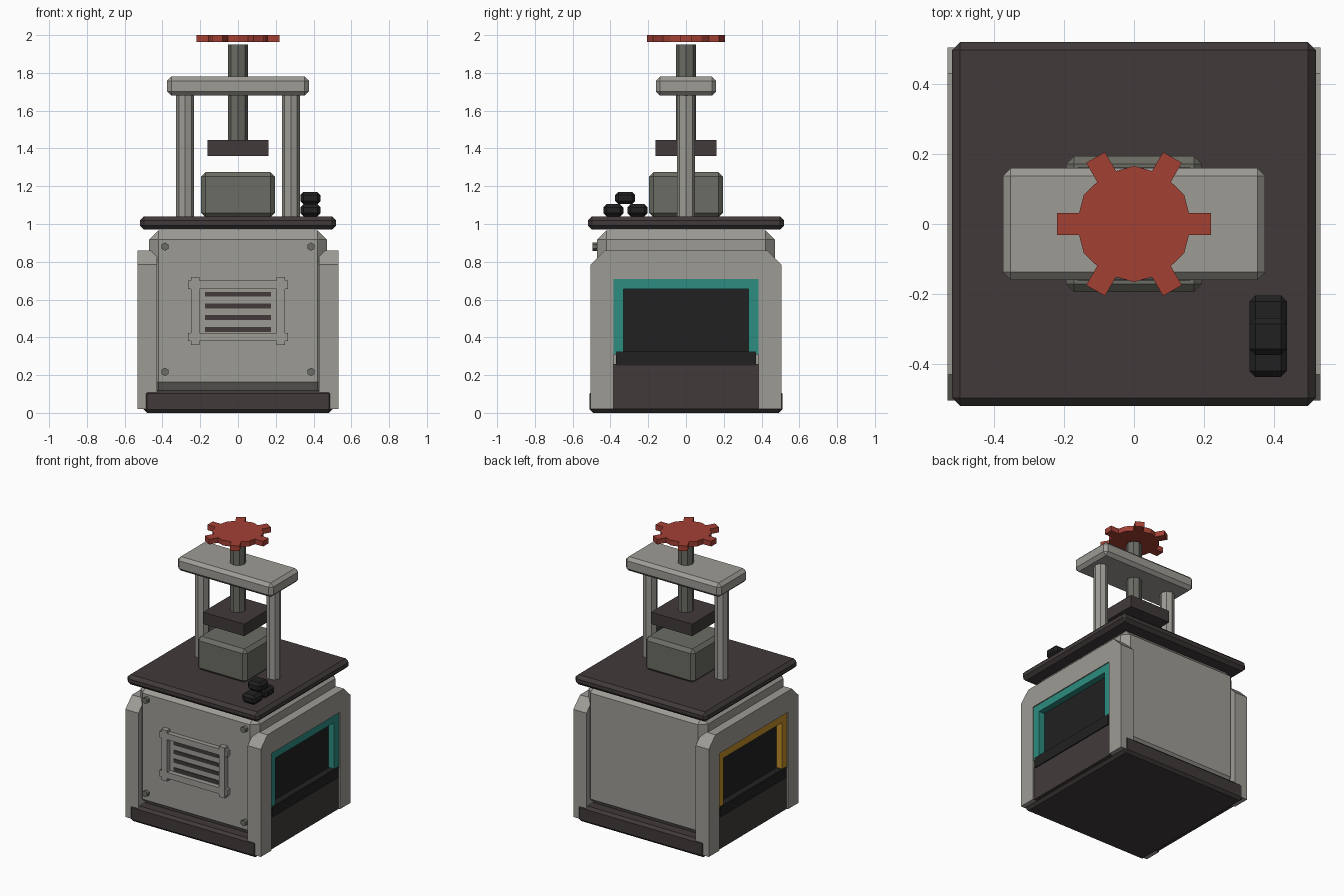
import bpy, bmesh
from math import cos, sin, pi, radians
from mathutils import Matrix

cube = bpy.data.objects.get("Cube")
if cube:
    bpy.data.objects.remove(cube, do_unlink=True)


def material(name, r, g, b):
    m = bpy.data.materials.new(name)
    m.use_nodes = True
    m.diffuse_color = (r, g, b, 1)
    m.node_tree.nodes["Principled BSDF"].inputs["Base Color"].default_value = (r, g, b, 1)
    return m


LIGHT = material("light_metal", .34, .33, .30)
STEEL = material("dark_steel", .15, .15, .13)
BROWN = material("brown_iron", .053, .042, .042)
BLACK = material("black", .015, .015, .015)
TEAL = material("teal", .026, .262, .216)
AMBER = material("amber", .515, .262, .021)
RED = material("red", .366, .051, .034)


def finish(name, bm, mat):
    bmesh.ops.recalc_face_normals(bm, faces=bm.faces)
    mesh = bpy.data.meshes.new(name)
    bm.to_mesh(mesh)
    bm.free()
    mesh.materials.append(mat)
    ob = bpy.data.objects.new(name, mesh)
    bpy.context.collection.objects.link(ob)
    return ob


def box(name, mat, xs, ys, zs, bevel=0):
    """Box between pairs of limits, with optional chamfered edges."""
    bm = bmesh.new()
    bmesh.ops.create_cube(bm, size=1)
    for v in bm.verts:
        for i, (a, b) in enumerate((xs, ys, zs)):
            v.co[i] = (a + b) / 2 + v.co[i] * (b - a)
    if bevel:
        bmesh.ops.bevel(bm, geom=bm.edges[:], offset=bevel, segments=1,
                        affect='EDGES', profile=0.5)
    return finish(name, bm, mat)


def rod(name, mat, sides, r, loc, length, axis='Z'):
    """Prism of the given side count centred on loc."""
    bm = bmesh.new()
    bmesh.ops.create_cone(bm, cap_ends=True, segments=sides, radius1=r, radius2=r, depth=length)
    turn = Matrix.Rotation(pi / 2, 4, 'X') if axis == 'Y' else Matrix()
    bm.transform(Matrix.Translation(loc) @ turn)
    return finish(name, bm, mat)


def prism(name, mat, points, offset):
    """Extrude a flat outline of 3D points along an offset."""
    bm = bmesh.new()
    face = bm.faces.new([bm.verts.new(p) for p in points])
    ext = bmesh.ops.extrude_face_region(bm, geom=[face], use_keep_orig=True)
    moved = [v for v in ext["geom"] if isinstance(v, bmesh.types.BMVert)]
    bmesh.ops.translate(bm, verts=moved, vec=offset)
    return finish(name, bm, mat)


def mirrored(half):
    """Close an outline by mirroring its (y, z) half across y = 0."""
    return half + [(-y, z) for y, z in reversed(half)]


# Cabinet and top plate
box("base", BROWN, (-.5, .5), (-.51, .51), (0, .12), .018)
box("cabinet_body", LIGHT, (-.47, .47), (-.47, .47), (.115, .965), .048)
box("top_plate", BROWN, (-.52, .52), (-.52, .52), (.97, 1.04), .022)

# Side frames with their openings, trim and dark windows
arch = mirrored([(.385, .02), (.505, .02), (.505, .785), (.43, .86)])
arch_hole = mirrored([(.385, .02), (.385, .71)])
trim = mirrored([(.33, .31), (.385, .31), (.385, .71)])
for side, s, trim_mat in (("left", 1, TEAL), ("right", -1, AMBER)):
    def span(a, b):
        return tuple(sorted((s * a, s * b)))

    outline = arch[:4] + arch[4:] + [(-.385, .71), (.385, .71)]
    prism(side + "_frame", LIGHT, [(s * .43, y, z) for y, z in outline], (s * .103, 0, 0))
    outline = trim + [(-.33, .655), (.33, .655)]
    prism(side + "_window_trim", trim_mat, [(s * .46, y, z) for y, z in outline], (s * .066, 0, 0))
    box(side + "_window", BLACK, span(.46, .482), (-.34, .34), (.3, .67))
    box(side + "_window_sill", BLACK, span(.46, .53), (-.37, .37), (.25, .325))
    box(side + "_lower_panel", BROWN, span(.46, .523), (-.385, .385), (.02, .26))

# Front vent: overlapping frame bars and slots
for name, z in (("top", .678), ("bottom", .402)):
    box("vent_bar_" + name, LIGHT, (-.265, .265), (-.503, -.46), (z - .022, z + .022))
for name, x in (("left", .227), ("right", -.227)):
    box("vent_bar_" + name, LIGHT, (x - .022, x + .022), (-.505, -.46), (.36, .72))
for i in range(4):
    z = .442 + i * .062
    box("vent_slot", BROWN, (-.175, .175), (-.475, -.467), (z - .013, z + .013))

# Panel bolts
for x in (-.387, .387):
    for z in (.217, .88):
        rod("panel_bolt", STEEL, 6, .022, (x, -.478, z), .034, 'Y')

# Screw press
for name, x in (("left", .28), ("right", -.28)):
    rod(name + "_post", LIGHT, 8, .047, (x, 0, 1.36), .66)
box("crossbar", LIGHT, (-.375, .375), (-.16, .16), (1.68, 1.78), .022)
rod("screw", STEEL, 8, .052, (0, 0, 1.69), .52)
box("press_plate", BROWN, (-.162, .162), (-.162, .162), (1.36, 1.445))
box("anvil_block", STEEL, (-.195, .195), (-.195, .195), (1.035, 1.275), .024)

# Handwheel with six square grips
wheel = []
for i in range(6):
    a = radians(60 * i)
    for x, y in ((.157, -.031), (.22, -.031), (.22, .031), (.157, .031)):
        wheel.append((x * cos(a) - y * sin(a), x * sin(a) + y * cos(a), 1.963))
    a += radians(30)
    wheel.append((.166 * cos(a), .166 * sin(a), 1.963))
prism("handwheel", RED, wheel, (0, 0, .037))

# Small stack of ingots
for y, z in ((-.385, 1.04), (-.257, 1.04), (-.322, 1.105)):
    box("ingot", BLACK, (.33, .437), (y - .053, y + .053), (z, z + .065), .017)
